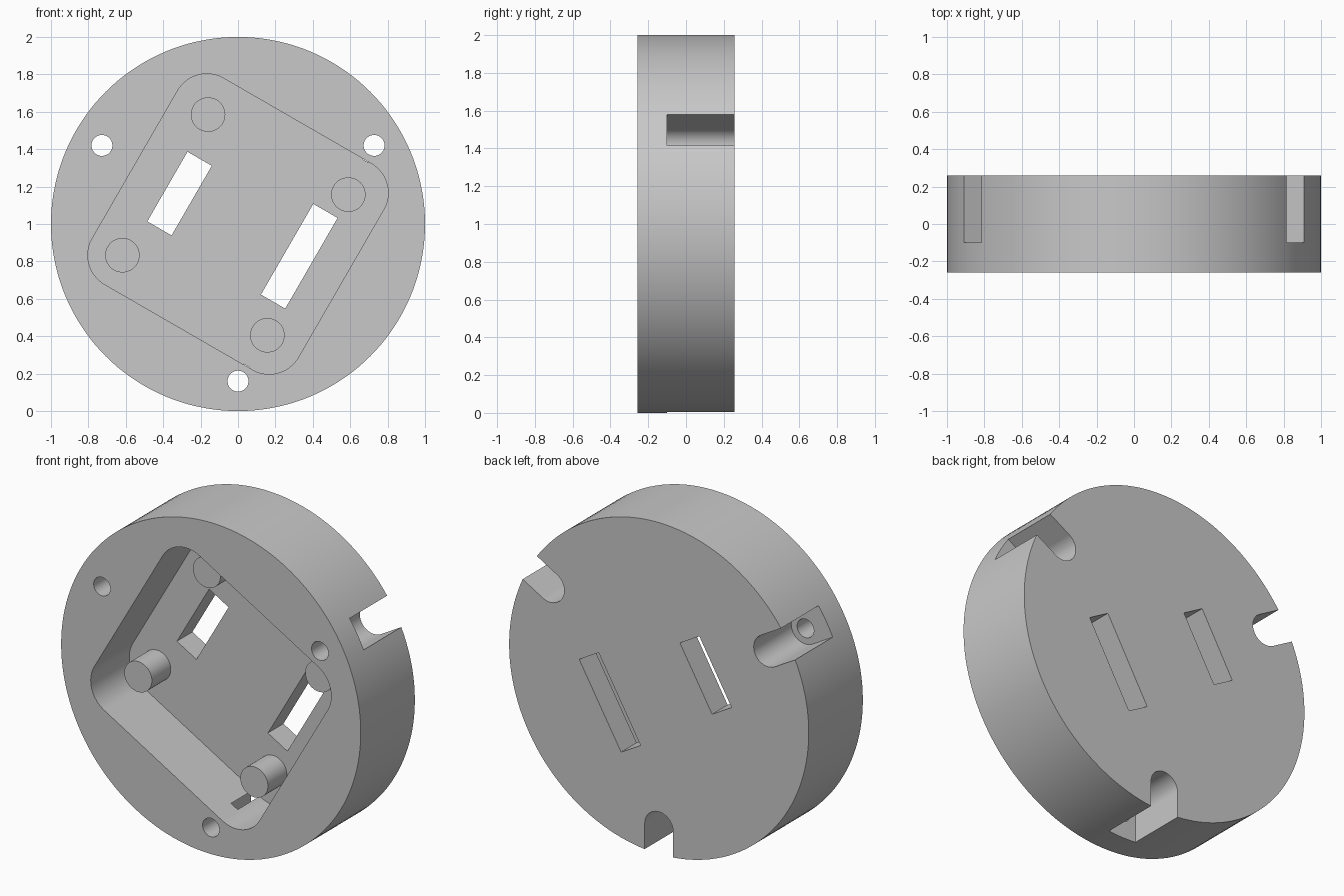
import bpy, bmesh
from math import sin, cos, pi, radians

if "Cube" in bpy.data.objects:
    bpy.data.objects.remove(bpy.data.objects["Cube"])

HALF = 0.258           # half thickness of the disc
FLOOR = 0.11           # y of the pocket floor
TILT = radians(-30)    # turn of the pocket and slots
CENTRE = (0, 1)

grey = bpy.data.materials.new("plain grey")
grey.use_nodes = True
grey.diffuse_color = (0.58, 0.58, 0.58, 1)
grey.node_tree.nodes["Principled BSDF"].inputs["Base Color"].default_value = grey.diffuse_color


def arc(cx, cz, r, start, end, steps):
    return [(cx + r * cos(start + (end - start) * i / steps),
             cz + r * sin(start + (end - start) * i / steps)) for i in range(steps + 1)]


def circle(cx, cz, r, steps):
    return arc(cx, cz, r, 0, 2 * pi, steps)[:-1]


def place(points, angle, centre):
    """Turn a profile in the xz plane, then move it."""
    c, s = cos(angle), sin(angle)
    return [(centre[0] + x * c - z * s, centre[1] + x * s + z * c) for x, z in points]


def prism(name, points, y0, y1):
    """Extrude an xz profile along y."""
    bm = bmesh.new()
    face = bm.faces.new([bm.verts.new((x, y0, z)) for x, z in points])
    new = bmesh.ops.extrude_face_region(bm, geom=[face])["geom"]
    bmesh.ops.translate(bm, vec=(0, y1 - y0, 0),
                        verts=[g for g in new if isinstance(g, bmesh.types.BMVert)])
    bmesh.ops.recalc_face_normals(bm, faces=bm.faces)
    mesh = bpy.data.meshes.new(name)
    bm.to_mesh(mesh)
    bm.free()
    mesh.materials.append(grey)
    obj = bpy.data.objects.new(name, mesh)
    bpy.context.collection.objects.link(obj)
    return obj


def select(obj):
    bpy.ops.object.select_all(action="DESELECT")
    obj.select_set(True)
    bpy.context.view_layer.objects.active = obj


def cut(body, cutter):
    cutter.hide_render = True
    mod = body.modifiers.new("cut", "BOOLEAN")
    mod.operation = "DIFFERENCE"
    mod.solver = "EXACT"
    mod.object = cutter
    select(body)
    bpy.ops.object.modifier_apply(modifier=mod.name)
    bpy.data.objects.remove(cutter)


def smooth(obj):
    select(obj)
    bpy.ops.object.shade_smooth_by_angle(angle=radians(30))
    mod = obj.modifiers.new("even shading", "WEIGHTED_NORMAL")
    mod.keep_sharp = True


# Round body
body = prism("round_housing", circle(*CENTRE, 1, 144), -HALF, HALF)

# Square pocket with rounded corners, open to the front
half, r = 0.636, 0.18
inner = half - r
pocket = []
for k, (sx, sz) in enumerate([(1, 1), (-1, 1), (-1, -1), (1, -1)]):
    pocket += arc(sx * inner, sz * inner, r, k * pi / 2, (k + 1) * pi / 2, 12)
cut(body, prism("pocket_cutter", place(pocket, TILT, CENTRE), -0.5, FLOOR))

# Two slots through the pocket floor
for centre, length in [((-0.3125, 1.1625), 0.43), ((0.3275, 0.8275), 0.56)]:
    w, h = 0.075, length / 2
    slot = [(-w, -h), (w, -h), (w, h), (-w, h)]
    cut(body, prism("slot_cutter", place(slot, TILT, centre), 0, 0.5))

# Three screw notches in the back rim, each with a hole to the front
for angle in (radians(30), radians(150), radians(270)):
    notch = arc(0.84, 0, 0.095, pi / 2, 3 * pi / 2, 24) + [(1.2, -0.095), (1.2, 0.095)]
    cut(body, prism("notch_cutter", place(notch, angle, CENTRE), -0.1, 0.5))
    hole = circle(0.84, 0, 0.056, 32)
    cut(body, prism("hole_cutter", place(hole, angle, CENTRE), -0.5, 0))
smooth(body)

# Four posts standing on the pocket floor
posts = {"upper_right_post": (-0.16, 1.585), "upper_left_post": (0.59, 1.157),
         "lower_left_post": (0.157, 0.405), "lower_right_post": (-0.618, 0.833)}
for name, (x, z) in posts.items():
    smooth(prism(name, circle(x, z, 0.092, 48), -0.07, FLOOR + 0.01))
